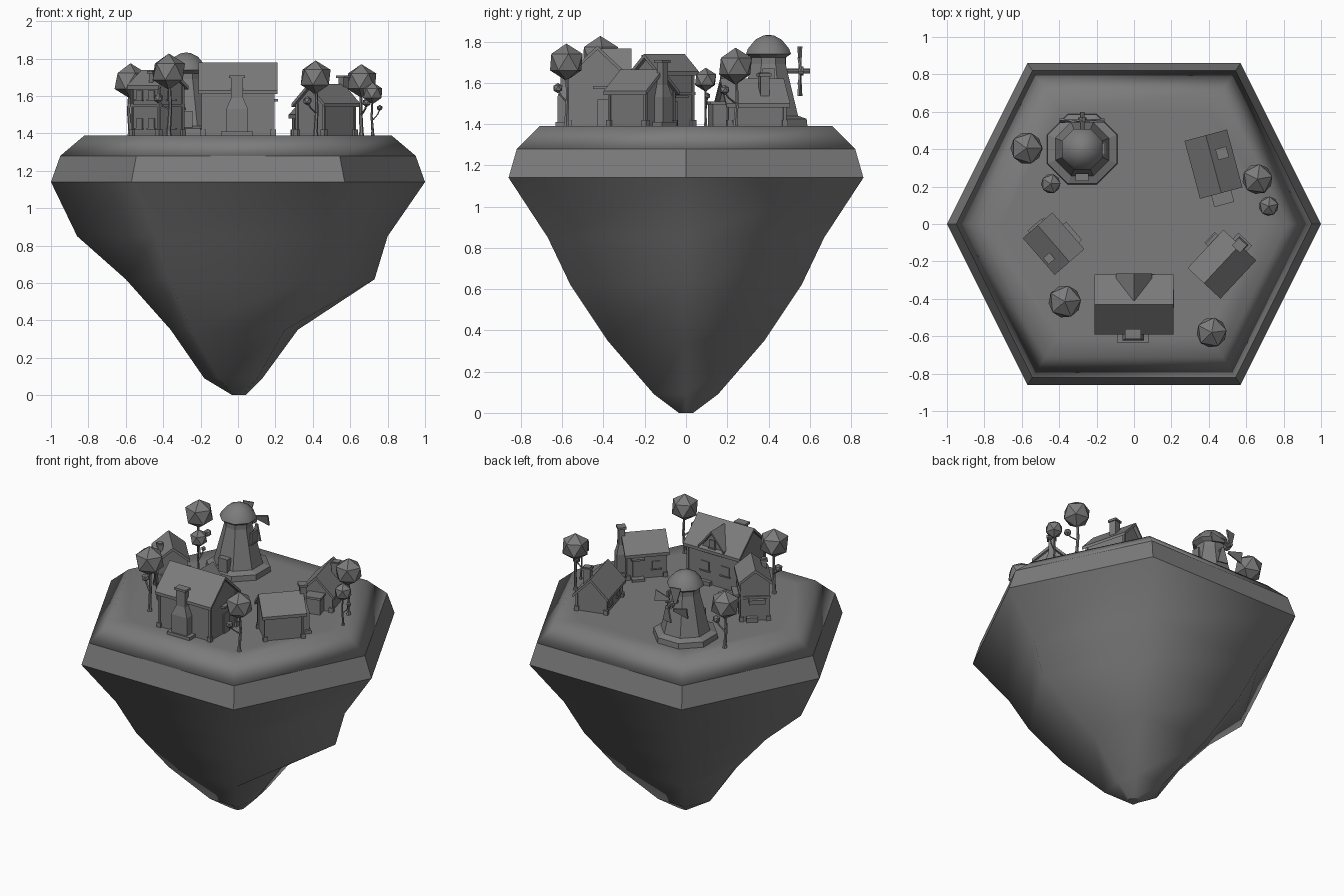
import bpy, bmesh, math
from math import sin, cos, pi, radians
from mathutils import Matrix, Vector

cube = bpy.data.objects.get("Cube")
if cube:
    bpy.data.objects.remove(cube)

grey = bpy.data.materials.new("stone grey")
grey.use_nodes = True
tone = (0.2, 0.2, 0.2, 1)
grey.diffuse_color = tone
grey.node_tree.nodes["Principled BSDF"].inputs["Base Color"].default_value = tone
G = 1.39  # ground height


def finish(name, bm, frame=Matrix()):
    bmesh.ops.recalc_face_normals(bm, faces=bm.faces)
    mesh = bpy.data.meshes.new(name)
    bm.to_mesh(mesh)
    bm.free()
    mesh.materials.append(grey)
    ob = bpy.data.objects.new(name, mesh)
    ob.matrix_world = frame
    bpy.context.collection.objects.link(ob)
    return ob


def loft(name, rings, frame=Matrix()):
    """Skin a list of equal rings and cap both ends."""
    bm = bmesh.new()
    vs = [[bm.verts.new(p) for p in ring] for ring in rings]
    n = len(vs[0])
    for a, b in zip(vs, vs[1:]):
        for i in range(n):
            j = (i + 1) % n
            bm.faces.new((a[i], a[j], b[j], b[i]))
    bm.faces.new(vs[0])
    bm.faces.new(vs[-1])
    return finish(name, bm, frame)


def extrude_x(name, yz, x0, x1, frame):
    return loft(name, [[(x, y, z) for y, z in yz] for x in (x0, x1)], frame)


def box(name, x, y, z, sx, sy, sz, frame=Matrix()):
    """Box whose base centre is x, y, z."""
    hx, hy = sx / 2, sy / 2
    corners = ((-hx, -hy), (hx, -hy), (hx, hy), (-hx, hy))
    return loft(name, [[(x + a, y + b, h) for a, b in corners] for h in (z, z + sz)], frame)


def circle(r, z, n, c=(0, 0), turn=0.0):
    return [(c[0] + r * cos(2 * pi * i / n + turn), c[1] + r * sin(2 * pi * i / n + turn), z)
            for i in range(n)]


# Floating island: hexagonal rings of (height, left reach, right reach, half depth)
def hex_ring(z, neg, pos, depth):
    c = 0.57 * depth / 0.86
    return [(pos, 0, z), (c, depth, z), (-c, depth, z), (-neg, 0, z), (-c, -depth, z), (c, -depth, z)]


rock = loft("island_rock", [hex_ring(*r) for r in (
    (0, .03, .04, .035), (.09, .18, .13, .155), (.35, .36, .32, .38),
    (.62, .6, .73, .56), (.85, .86, .8, .67), (1.14, 1, 1, .86))])
for p in rock.data.polygons:
    p.use_smooth = len(p.vertices) == 4
loft("island_rim", [hex_ring(1.14, 1, 1, .86), hex_ring(1.28, .95, .95, .82)])
turf = loft("island_turf", [hex_ring(1.28, .95, .95, .82), hex_ring(G, .82, .82, .71),
                            hex_ring(G, .7, .7, .6)])
for p in turf.data.polygons:
    p.use_smooth = True


# House parts: the ridge runs along local x
def window(name, x, y, z, w, h, frame, along_x=True):
    sx, sy = (w, .012) if along_x else (.012, w)
    box(name + "_window", x, y, z, sx, sy, h, frame)
    fx, fy = (w + .015, .022) if along_x else (.022, w + .015)
    box(name + "_sill", x, y, z - .008, fx, fy, .008, frame)


def chimney(name, x, y, z, top, w, frame):
    box(name + "_chimney", x, y, z, w, w, top - z, frame)
    box(name + "_chimney_cap", x, y, top - .02, w + .015, w + .015, .014, frame)


def hearth(name, frame, top, w):
    """Stepped outdoor chimney; its back lies on local y = 0."""
    box(name + "_hearth_base", 0, -.03, G, w, .07, .02, frame)
    steps = ((.68 * w, .055, G), (.68 * w, .055, G + .14), (.38 * w, .04, G + .2), (.38 * w, .04, top))
    loft(name + "_hearth", [[(-a / 2, 0, z), (a / 2, 0, z), (a / 2, -d, z), (-a / 2, -d, z)]
                            for a, d, z in steps], frame)
    box(name + "_hearth_cap", 0, -.02, top - .015, .38 * w + .02, .055, .015, frame)


def house(name, cx, cy, angle, length, width, eave, ridge):
    f = Matrix.Translation((cx, cy, 0)) @ Matrix.Rotation(radians(angle), 4, "Z")
    h, t, over = width / 2, .02, .022
    w = h - over
    wall_top = eave + (ridge - eave) * over / h - t
    end = length / 2 - over
    extrude_x(name + "_walls", [(-w, G - .01), (w, G - .01), (w, wall_top), (0, ridge - t), (-w, wall_top)],
              -end, end, f)
    extrude_x(name + "_roof", [(-h, eave), (0, ridge), (h, eave), (h, eave - t), (0, ridge - t), (-h, eave - t)],
              -length / 2, length / 2, f)
    for sx in (-1, 1):
        for sy in (-1, 1):
            box(name + "_corner_stone", sx * end, sy * w, G, .028, .028, .03, f)
            box(name + "_corner_post", sx * end, sy * w, G, .014, .014, wall_top - G, f)
    return f, end, w


# Large house with dormer, hearth and side door
f, e, w = house("large_house", 0, -.43, 0, .42, .32, 1.63, 1.78)
hearth("large_house", f @ Matrix.Translation((-.005, -w, 0)), 1.71, .17)
turn = f @ Matrix.Rotation(radians(90), 4, "Z")
slope = [(-.095, 1.65), (0, 1.765), (.095, 1.65)]
extrude_x("dormer_roof", slope + [(.095, 1.635), (0, 1.75), (-.095, 1.635)], .02, .165, turn)
extrude_x("dormer_wall", [(-.075, 1.6), (.075, 1.6), (.075, 1.65), (0, 1.745), (-.075, 1.65)], .02, .145, turn)
window("dormer", 0, .147, 1.65, .04, .05, f)
for x in (-.09, .06):
    window("large_house_back", x, w, 1.48, .06, .06, f)
box("large_house_door", e, .03, G, .015, .06, .13, f)
box("large_house_door_canopy", e + .012, .03, 1.57, .03, .1, .014, f)
box("large_house_bench", .06, w + .01, G, .1, .03, .025, f)

# Cottage with end chimney
f, e, w = house("cottage", .47, -.215, 47, .28, .24, 1.56, 1.665)
hearth("cottage", f @ Matrix.Translation((e, 0, 0)) @ Matrix.Rotation(radians(90), 4, "Z"), 1.71, .1)
box("cottage_door", .06, w, G, .055, .015, .12, f)
box("cottage_step", .06, w + .025, G, .08, .045, .015, f)
box("cottage_canopy", .06, w + .02, 1.525, .08, .04, .012, f)
window("cottage", -.06, w, 1.45, .05, .05, f)

# Barn with lean-to
f, e, w = house("barn", .425, .32, -75, .32, .235, 1.5, 1.62)
chimney("barn", -.044, .06, 1.5, 1.65, .045, f)
extrude_x("lean_to", [(-.045, G), (.045, G), (.045, 1.5), (-.045, 1.5)], e, e + .07, f)
box("lean_to_roof", e + .04, 0, 1.495, .09, .11, .014, f)
window("barn", -.07, -w, 1.43, .05, .045, f)
window("barn", .07, -w, 1.43, .05, .045, f)

# Two-storey house
f, e, w = house("tall_house", -.43, -.105, -49, .26, .21, 1.655, 1.74)
chimney("tall_house", .044, -.07, 1.64, 1.74, .03, f)
box("tall_house_floor_band", 0, 0, 1.54, 2 * e + .02, 2 * w + .02, .016, f)
box("tall_house_porch", .02, w + .02, 1.525, .13, .05, .014, f)
box("tall_house_door", .02, w, G, .055, .015, .12, f)
box("tall_house_balcony", -e - .015, -.01, 1.51, .04, .1, .03, f)
box("tall_house_bench", -e - .015, .02, G, .03, .07, .03, f)
for z in (1.43, 1.58):
    for x in (-.05, .05):
        window("tall_house_side", x, -w, z, .05, .05, f)
    window("tall_house_end", e, 0, z, .05, .05, f, False)

# Windmill: eight-sided tower, cap and four sails
mill = Matrix.Translation((-.277, .4, 0))
loft("mill_tower", [circle(r, z, 8, turn=pi / 8) for r, z in
                    ((.205, G - .01), (.2, 1.425), (.155, 1.44), (.09, 1.69), (.09, 1.745))], mill)
cap = loft("mill_cap", [circle(r, z, 8, turn=pi / 8) for r, z in
                        ((.088, 1.72), (.118, 1.74), (.108, 1.765), (.068, 1.81), (.03, 1.828), (.004, 1.832))], mill)
for p in cap.data.polygons:
    p.use_smooth = p.center.z > 1.75
window("mill", .115, 0, 1.6, .06, .07, mill, False)
box("mill_door", 0, -.15, G, .07, .04, .13, mill)
hub = mill @ Matrix.Translation((0, 0, 1.657)) @ Matrix.Rotation(radians(-90), 4, "X")
loft("mill_axle", [circle(.012, z, 8) for z in (.06, .2)], hub)
loft("mill_hub", [circle(.022, z, 8) for z in (.145, .17)], hub)
for k in range(4):
    sail = hub @ Matrix.Rotation(k * pi / 2, 4, "Z") @ Matrix.Rotation(.2, 4, "X")
    outline = ((.015, -.008), (.12, -.036), (.12, .036), (.015, .008))
    loft("mill_sail", [[(x, y, z) for x, y in outline] for z in (.15, .16)], sail)


# Trees: bent trunk, side branch, faceted crowns
def crown(x, y, z, r, turn):
    bm = bmesh.new()
    bmesh.ops.create_icosphere(bm, subdivisions=1, radius=r)
    finish("tree_crown", bm, Matrix.Translation((x, y, z)) @ Matrix.Rotation(turn, 4, "Z"))


def tree(x, y, z, r, turn):
    s = r / .09
    dx, dy = .06 * s * cos(turn), .06 * s * sin(turn)
    fork = G + (z - G) * .45
    path = ((x, y, G - .01, .017), (x, y, G + .02, .011), (x - dx * .15, y - dy * .15, fork, .009), (x, y, z, .007))
    loft("tree_trunk", [circle(a * s, h, 6, (px, py)) for px, py, h, a in path])
    loft("tree_branch", [circle(a * s, h, 5, (px, py)) for px, py, h, a in
                         ((x, y, fork - .02, .008), (x + dx * .7, y + dy * .7, fork + .01, .006),
                          (x + dx, y + dy, fork + .04, .005))])
    crown(x + dx, y + dy, fork + .045, .025 * s, turn)
    crown(x, y, z, r, turn)


for n, (x, y, z, r) in enumerate(((-.575, .405, 1.68, .095), (-.445, .215, 1.62, .058),
                                  (-.37, -.415, 1.73, .097), (.415, -.58, 1.70, .09),
                                  (.66, .24, 1.68, .09), (.72, .095, 1.615, .058))):
    tree(x, y, z, r, n * 1.3)
